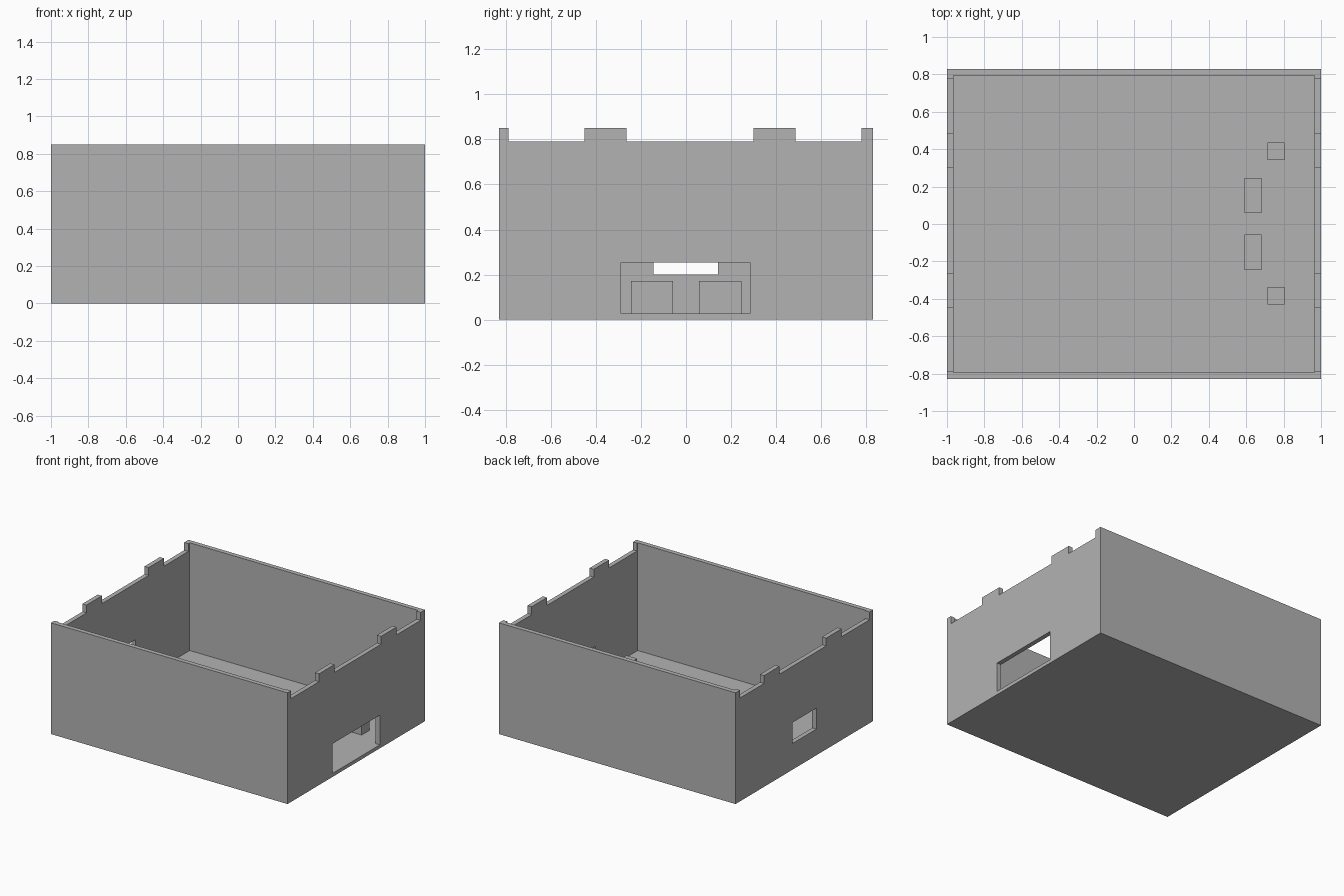
import bpy
from mathutils import Vector

if "Cube" in bpy.data.objects:
    bpy.data.objects.remove(bpy.data.objects["Cube"], do_unlink=True)

grey = bpy.data.materials.new("plain grey")
grey.use_nodes = True
colour = (0.45, 0.45, 0.45, 1)
grey.diffuse_color = colour
grey.node_tree.nodes["Principled BSDF"].inputs["Base Color"].default_value = colour

HX, HY, TOP = 1.0, 0.83, 0.85      # outer half sizes and height
IX, IY, FLOOR = 0.965, 0.795, 0.027  # inner half sizes and floor level
SILL = 0.79                        # rim level between the tabs


def box(name, x, y, z):
    """Box from (min, max) pairs along each axis."""
    low, high = Vector((x[0], y[0], z[0])), Vector((x[1], y[1], z[1]))
    bpy.ops.mesh.primitive_cube_add(size=1)
    ob = bpy.context.object
    ob.name = name
    for v in ob.data.vertices:
        v.co = (low + high) / 2 + v.co * (high - low)
    ob.data.materials.append(grey)
    return ob


def cut(target, x, y, z):
    """Cut a box-shaped opening out of the target."""
    cutter = box("cutter", x, y, z)
    cutter.hide_render = True
    mod = target.modifiers.new("opening", "BOOLEAN")
    mod.operation = "DIFFERENCE"
    mod.solver = "EXACT"
    mod.object = cutter
    bpy.context.view_layer.objects.active = target
    bpy.ops.object.modifier_apply(modifier=mod.name)
    bpy.data.objects.remove(cutter, do_unlink=True)


# Open tray with thin walls
case = box("open_case", (-HX, HX), (-HY, HY), (0, TOP))
cut(case, (-IX, IX), (-IY, IY), (FLOOR, 1))

# Rim notches across both side walls, leaving tabs between them
for notch in ((-0.788, -0.45), (-0.265, 0.3), (0.485, 0.778)):
    cut(case, (-1.1, 1.1), notch, (SILL, 1))

# Wide port on the left wall, smaller window on the right wall
cut(case, (0.9, 1.1), (-0.288, 0.284), (FLOOR, 0.253))
cut(case, (-1.1, -0.9), (-0.145, 0.142), (0.2, 0.36))

# Support posts standing on the floor behind the port
posts = {
    "right_wide_post": ((0.592, 0.682), (-0.245, -0.057)),
    "left_wide_post": ((0.592, 0.682), (0.058, 0.246)),
    "right_small_post": ((0.715, 0.805), (-0.43, -0.338)),
    "left_small_post": ((0.715, 0.805), (0.343, 0.435)),
}
for name, (x, y) in posts.items():
    box(name, x, y, (FLOOR, 0.172))
